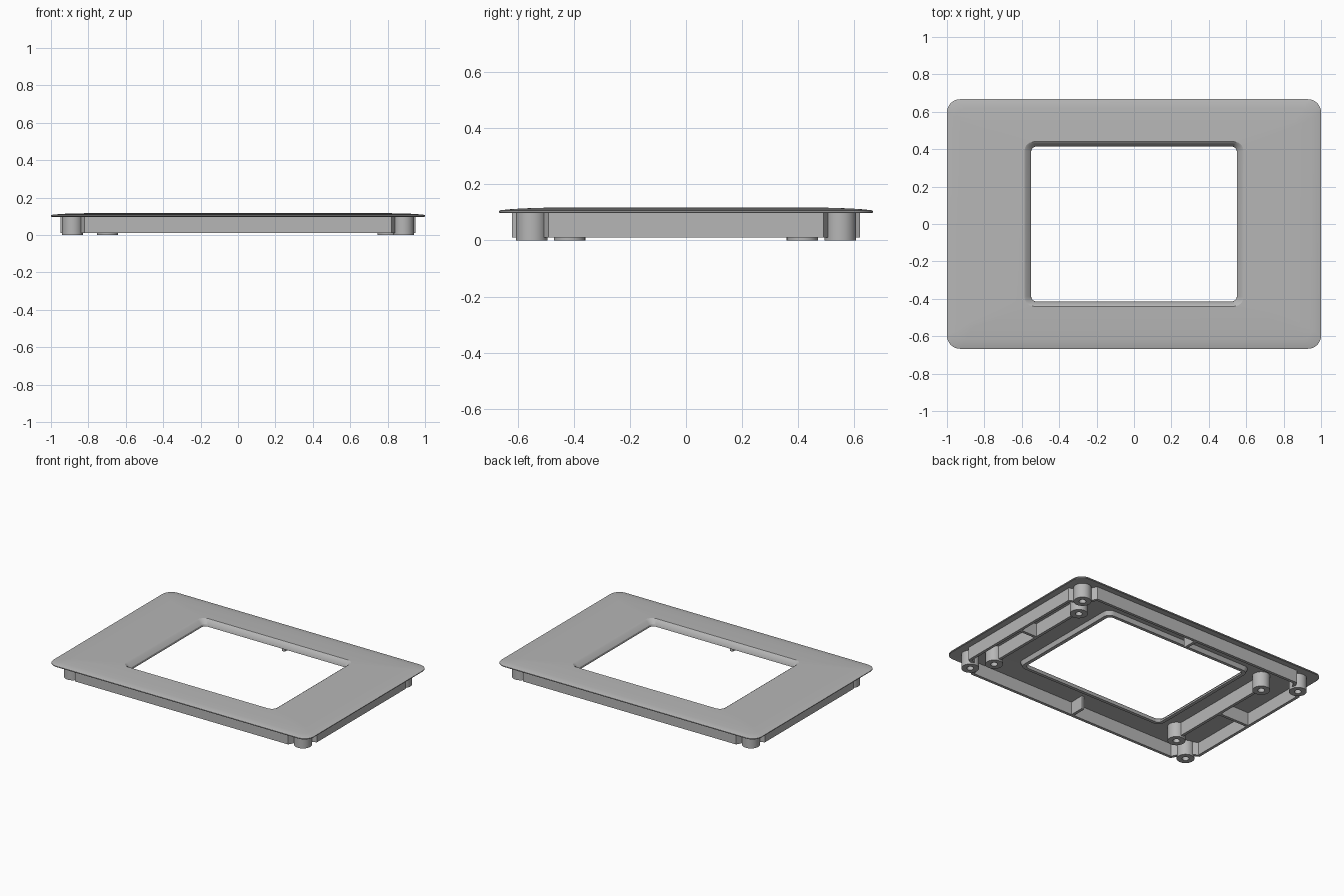
import bpy, bmesh, math
from mathutils import Vector

cube = bpy.data.objects.get("Cube")
if cube:
    bpy.data.objects.remove(cube, do_unlink=True)

grey = bpy.data.materials.new("plain grey")
grey.use_nodes = True
COLOUR = (0.47, 0.47, 0.47, 1)
grey.diffuse_color = COLOUR
grey.node_tree.nodes["Principled BSDF"].inputs["Base Color"].default_value = COLOUR

WALL_LOW, WALL_TOP, THICK = 0.011, 0.105, 0.02


def finish(name, bm):
    bmesh.ops.recalc_face_normals(bm, faces=bm.faces)
    mesh = bpy.data.meshes.new(name)
    bm.to_mesh(mesh)
    bm.free()
    mesh.materials.append(grey)
    obj = bpy.data.objects.new(name, mesh)
    bpy.context.collection.objects.link(obj)
    bpy.ops.object.select_all(action="DESELECT")
    obj.select_set(True)
    bpy.context.view_layer.objects.active = obj
    bpy.ops.object.shade_smooth_by_angle(angle=math.radians(25))
    return obj


def loft(name, rings):
    """Join closed rings of points one after another, the last to the first."""
    bm = bmesh.new()
    loops = [[bm.verts.new(p) for p in ring] for ring in rings]
    for a, b in zip(loops, loops[1:] + loops[:1]):
        for i in range(len(a)):
            j = (i + 1) % len(a)
            bm.faces.new((a[i], a[j], b[j], b[i]))
    return finish(name, bm)


def rounded_rect(hx, hy, radius, z, steps=8):
    points = []
    for corner, (sx, sy) in enumerate([(1, 1), (-1, 1), (-1, -1), (1, -1)]):
        for i in range(steps + 1):
            a = math.pi / 2 * (corner + i / steps)
            points.append((sx * (hx - radius) + radius * math.cos(a),
                           sy * (hy - radius) + radius * math.sin(a), z))
    return points


def circle(x, y, r, z, sides=32):
    return [(x + r * math.cos(math.tau * i / sides),
             y + r * math.sin(math.tau * i / sides), z) for i in range(sides)]


def wall(name, path):
    """Upright strip of even thickness; the path is its outer line."""
    pts = [Vector(p) for p in path]
    normals = []
    for i in range(len(pts)):
        near = []
        for a, b in zip(pts[max(i - 1, 0):i + 1], pts[max(i - 1, 0) + 1:i + 2]):
            d = (b - a).normalized()
            near.append(Vector((-d.y, d.x)))
        n = sum(near, Vector((0, 0))).normalized()
        normals.append(n / n.dot(near[0]))
    inner = [p + n * THICK for p, n in zip(pts, normals)]
    bm = bmesh.new()
    rows = [[bm.verts.new((p.x, p.y, z)) for p in line]
            for line, z in ((pts, WALL_LOW), (pts, WALL_TOP),
                            (inner, WALL_TOP), (inner, WALL_LOW))]
    for a, b in zip(rows, rows[1:] + rows[:1]):
        for i in range(len(pts) - 1):
            bm.faces.new((a[i], a[i + 1], b[i + 1], b[i]))
    for end in (0, -1):
        bm.faces.new([row[end] for row in rows])
    return finish(name, bm)


# Domed face plate with a sloped window opening and a lip below it
HX, HY, R = 1.0, 0.667, 0.07
plate = [rounded_rect(HX - inset, HY - inset, R - inset * 0.4, z)
         for inset, z in [(0.004, 0.097), (0, 0.1), (0, 0.105), (0.008, 0.108),
                          (0.05, 0.112), (0.12, 0.1155)]]
plate += [rounded_rect(*ring) for ring in [
    (0.585, 0.44, 0.05, 0.118), (0.575, 0.433, 0.045, 0.113),
    (0.552, 0.417, 0.03, 0.088), (0.55, 0.415, 0.03, 0.075),
    (0.575, 0.437, 0.045, 0.075), (0.585, 0.447, 0.05, 0.104)]]
plate.append(rounded_rect(HX - 0.1, HY - 0.1, R * 0.6, 0.102))
loft("face_plate", plate)

# Perimeter walls, with ends turned in towards the corner bosses
for side, label in ((1, "front"), (-1, "back")):
    wall(label + "_wall", [(side * x, side * y) for x, y in
         [(-0.845, -0.57), (-0.82, -0.62), (0.82, -0.62), (0.845, -0.57)]])
for side, label in ((1, "left"), (-1, "right")):
    wall(label + "_wall", [(side * x, side * y) for x, y in
         [(0.9, -0.515), (0.95, -0.49), (0.95, 0.49), (0.9, 0.515)]])


# Hollow screw bosses
def boss(name, x, y):
    outer, bore = 0.056, 0.022
    loft(name, [circle(x, y, r, z) for r, z in
                [(outer, 0), (outer, WALL_TOP), (0.001, WALL_TOP),
                 (0.001, 0.09), (bore, 0.09), (bore, 0)]])


LEFT_RIB, RIGHT_RIB = 0.802, -0.697
for sy, end in ((-1, "front"), (1, "back")):
    for sx, label in ((1, "left"), (-1, "right")):
        boss(f"{end}_{label}_corner_boss", sx * 0.885, sy * 0.55)
        boss(f"{end}_{label}_inner_boss", LEFT_RIB if sx > 0 else RIGHT_RIB, sy * 0.415)

# Ribs between inner bosses and cross ribs to the side walls
half = THICK / 2
for x, outer, label in ((LEFT_RIB, 0.94, "left"), (RIGHT_RIB, -0.94, "right")):
    wall(label + "_long_rib", [(x + half, -0.37), (x + half, 0.37)])
    a, b = sorted((x, outer))
    wall(label + "_cross_rib", [(a, -half), (b, -half)])

# Short stiffeners at the middle of the long walls
for sy, label in ((-1, "front"), (1, "back")):
    a, b = sorted((sy * 0.5, sy * 0.61))
    wall(label + "_stiffener", [(half, a), (half, b)])
